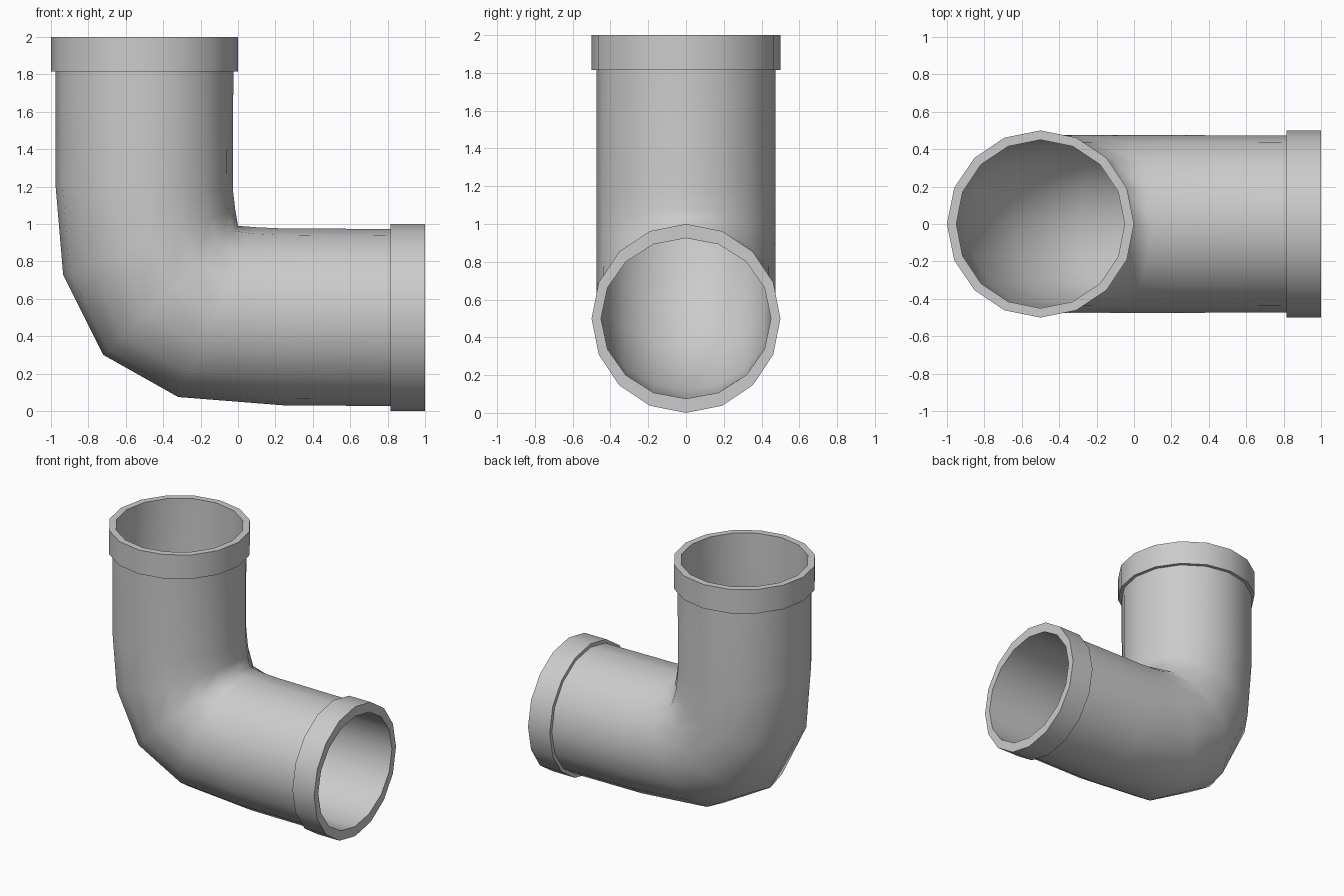
import bpy, bmesh, math

if "Cube" in bpy.data.objects:
    bpy.data.objects.remove(bpy.data.objects["Cube"])

SIDES = 16


def add_ring(bm, outer, inner, half_width):
    """Elliptical section from the outside of the bend to the inside (x, z points)."""
    cx, cz = (outer[0] + inner[0]) / 2, (outer[1] + inner[1]) / 2
    ax, az = (outer[0] - inner[0]) / 2, (outer[1] - inner[1]) / 2
    ring = []
    for k in range(SIDES):
        t = 2 * math.pi * k / SIDES
        ring.append(bm.verts.new((cx + ax * math.cos(t),
                                  half_width * math.sin(t),
                                  cz + az * math.cos(t))))
    return ring


def vertical(z, r):
    return ((-0.5 - r, z), (-0.5 + r, z), r)


def horizontal(x, r, width=None):
    return ((x, 0.5 - r), (x, 0.5 + r), width or r)


# Outer skin: top collar, bend, end collar
outer_skin = [
    vertical(2.0, 0.5), vertical(1.815, 0.5), vertical(1.815, 0.475),
    ((-0.975, 1.2), (-0.027, 1.18), 0.475),
    ((-0.935, 0.73), (-0.015, 1.08), 0.475),
    ((-0.72, 0.30), (0.0, 0.99), 0.475),
    ((-0.32, 0.075), (0.09, 0.983), 0.475),
    ((0.25, 0.03), (0.22, 0.977), 0.475),
    horizontal(0.815, 0.473), horizontal(0.815, 0.5), horizontal(1.0, 0.5),
]
# Bore, running back from the end to the top
bore = [
    horizontal(1.0, 0.425, 0.45),
    ((0.25, 0.078), (0.21, 0.93), 0.45),
    ((-0.29, 0.12), (0.06, 0.935), 0.45),
    ((-0.65, 0.35), (-0.03, 0.95), 0.45),
    ((-0.89, 0.75), (-0.045, 1.08), 0.45),
    ((-0.95, 1.2), (-0.05, 1.18), 0.45),
    vertical(2.0, 0.45),
]

# Loft all sections into one closed pipe wall
bm = bmesh.new()
rings = [add_ring(bm, *section) for section in outer_skin + bore]
for a, b in zip(rings, rings[1:] + rings[:1]):
    for k in range(SIDES):
        n = (k + 1) % SIDES
        bm.faces.new((a[k], a[n], b[n], b[k]))
bmesh.ops.recalc_face_normals(bm, faces=bm.faces)

mesh = bpy.data.meshes.new("pipe_elbow")
bm.to_mesh(mesh)
bm.free()
elbow = bpy.data.objects.new("pipe_elbow", mesh)
bpy.context.collection.objects.link(elbow)

# Smooth pipe with crisp collar edges
bpy.context.view_layer.objects.active = elbow
elbow.select_set(True)
bpy.ops.object.shade_smooth_by_angle(angle=math.radians(80))
